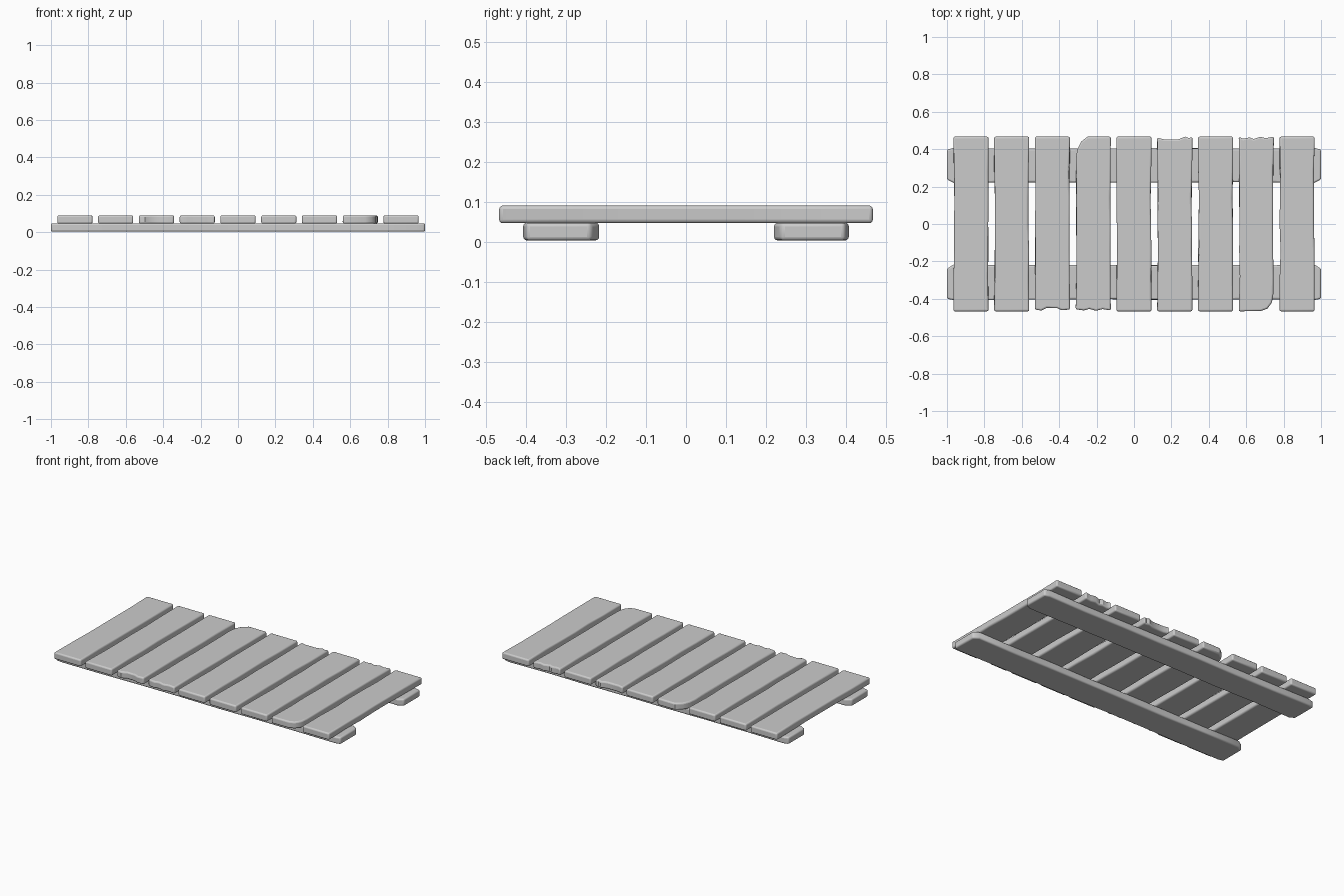
import bpy, bmesh, random
from mathutils import Vector

if "Cube" in bpy.data.objects:
    bpy.data.objects.remove(bpy.data.objects["Cube"])

random.seed(4)
HALF_W, HALF_L = 0.094, 0.467


def slab(name, outline, z0, z1, worn):
    """Extrude an outline; points listed in `worn` get slight inward wear."""
    cx = sum(p[0] for p in outline) / len(outline)
    cy = sum(p[1] for p in outline) / len(outline)
    bm = bmesh.new()
    rings = []
    for z in (z0, z1):
        ring = []
        for i, (x, y) in enumerate(outline):
            if i in worn:
                axis, d = worn[i], random.uniform(0, 0.006)
                if axis == 0:
                    x -= d if x > cx else -d
                else:
                    y -= d if y > cy else -d
            ring.append(bm.verts.new((x, y, z)))
        rings.append(ring)
    n = len(outline)
    bm.faces.new(rings[0][::-1])
    bm.faces.new(rings[1])
    for i in range(n):
        j = (i + 1) % n
        bm.faces.new((rings[0][i], rings[0][j], rings[1][j], rings[1][i]))
    mesh = bpy.data.meshes.new(name)
    bm.to_mesh(mesh)
    bm.free()
    ob = bpy.data.objects.new(name, mesh)
    bpy.context.collection.objects.link(ob)
    bev = ob.modifiers.new("soft_edges", 'BEVEL')
    bev.width, bev.segments = 0.009, 3
    bev.limit_method, bev.angle_limit = 'ANGLE', 0.9
    bev.use_clamp_overlap = False
    bpy.ops.object.select_all(action='DESELECT')
    ob.select_set(True)
    bpy.context.view_layer.objects.active = ob
    bpy.ops.object.shade_smooth_by_angle(angle=0.6)
    return ob


# End profiles (x offset from plank centre, y), left to right
plain = [(-HALF_W, HALF_L), (HALF_W, HALF_L)]
front_ends = {
    2: [(-.094, -.457), (-.06, -.463), (-.03, -.448), (.025, -.45), (.05, -.461), (.094, -.457)],
    3: [(-.094, -.456), (-.05, -.462), (-.02, -.454), (.015, -.464), (.05, -.455), (.094, -.462)],
    7: [(-.094, -.467), (.025, -.465), (.06, -.452), (.083, -.42), (.091, -.375)],
}
back_ends = {
    3: [(-.093, .35), (-.085, .40), (-.065, .44), (-.03, .467), (.094, .467)],
    5: [(-.094, .462), (-.06, .453), (.02, .453), (.055, .467), (.075, .459), (.094, .466)],
    7: [(-.094, .466), (-.07, .456), (-.035, .463), (-.015, .454), (.02, .466), (.05, .459), (.094, .467)],
}
side_y = [-0.28, -0.14, 0.0, 0.14, 0.28]

# Nine cross planks
for i in range(9):
    c = -0.872 + 0.218 * i
    front = front_ends.get(i, [(x, -y) for x, y in plain])
    back = back_ends.get(i, plain)
    pts = front + [(HALF_W, y) for y in side_y] + back[::-1] + [(-HALF_W, y) for y in side_y[::-1]]
    a = len(front)
    b = a + len(side_y) + len(back)
    worn = {k: 0 for s in (a, b) for k in range(s, s + len(side_y))}
    slab(f"plank_{i + 1}", [(c + x, y) for x, y in pts], 0.046, 0.090, worn)

# Two long rails underneath, inner and outer corners clipped at the ends
rail_x = [-0.7, -0.42, -0.14, 0.14, 0.42, 0.7]
for name, y0, y1, low_cut, high_cut in (("back_rail", .22, .407, .018, .01),
                                        ("front_rail", -.407, -.217, .008, .022)):
    low = [(-1, y0 + low_cut), (-0.965, y0)] + [(x, y0) for x in rail_x] + [(0.965, y0), (1, y0 + low_cut)]
    high = [(1, y1 - high_cut), (0.965, y1)] + [(x, y1) for x in rail_x[::-1]] + [(-0.965, y1), (-1, y1 - high_cut)]
    n = len(low)
    worn = {k: 1 for s in (2, n + 2) for k in range(s, s + len(rail_x))}
    slab(name, low + high, 0.003, 0.047, worn)
